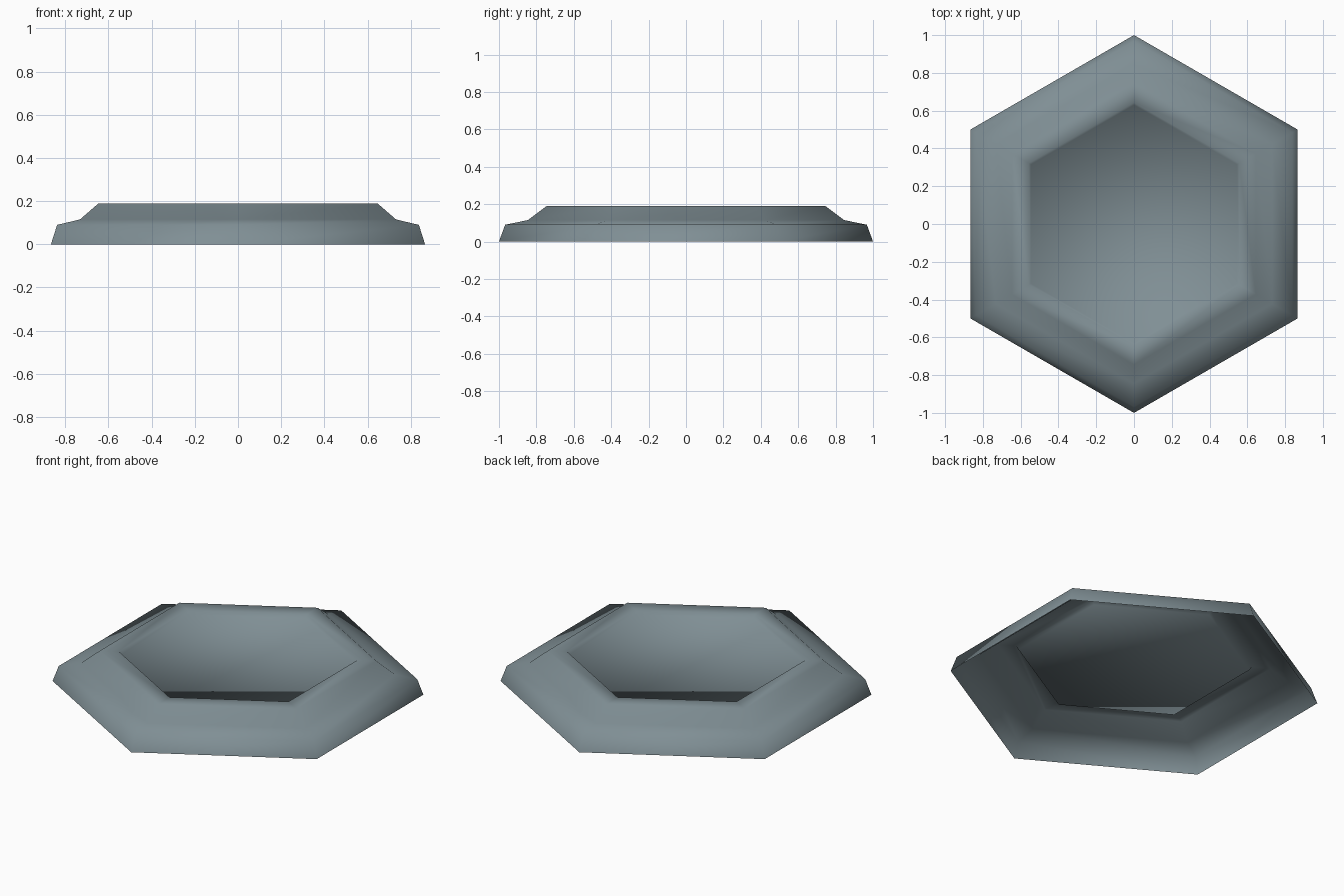
import bpy
import bmesh
from math import cos, sin, pi

cube = bpy.data.objects.get("Cube")
if cube:
    bpy.data.objects.remove(cube, do_unlink=True)

# Slate grey material
slate = bpy.data.materials.new("slate_grey")
slate.use_nodes = True
colour = (0.215, 0.275, 0.3, 1)
slate.diffuse_color = colour
slate.node_tree.nodes["Principled BSDF"].inputs["Base Color"].default_value = colour

# Corner radius and height, from the open foot up to the rim and down into the dish
PROFILE = [(1, 0), (0.967, 0.09), (0.845, 0.115), (0.745, 0.19),
           (0.643, 0.19), (0.63, 0.17)]
SIDES = 6


def hexagon_ring(bm, radius, height):
    angles = [pi / 2 + i * 2 * pi / SIDES for i in range(SIDES)]
    return [bm.verts.new((radius * cos(a), radius * sin(a), height)) for a in angles]


# Six-sided shell, open underneath
bm = bmesh.new()
rings = [hexagon_ring(bm, r, z) for r, z in PROFILE]
for low, high in zip(rings, rings[1:]):
    for i in range(SIDES):
        j = (i + 1) % SIDES
        bm.faces.new((low[i], low[j], high[j], high[i]))

# Dish floor
bm.faces.new(rings[-1])
for face in bm.faces:
    face.smooth = True

mesh = bpy.data.meshes.new("hexagonal_dish")
bm.to_mesh(mesh)
bm.free()
mesh.materials.append(slate)
dish = bpy.data.objects.new("hexagonal_dish", mesh)
bpy.context.collection.objects.link(dish)
